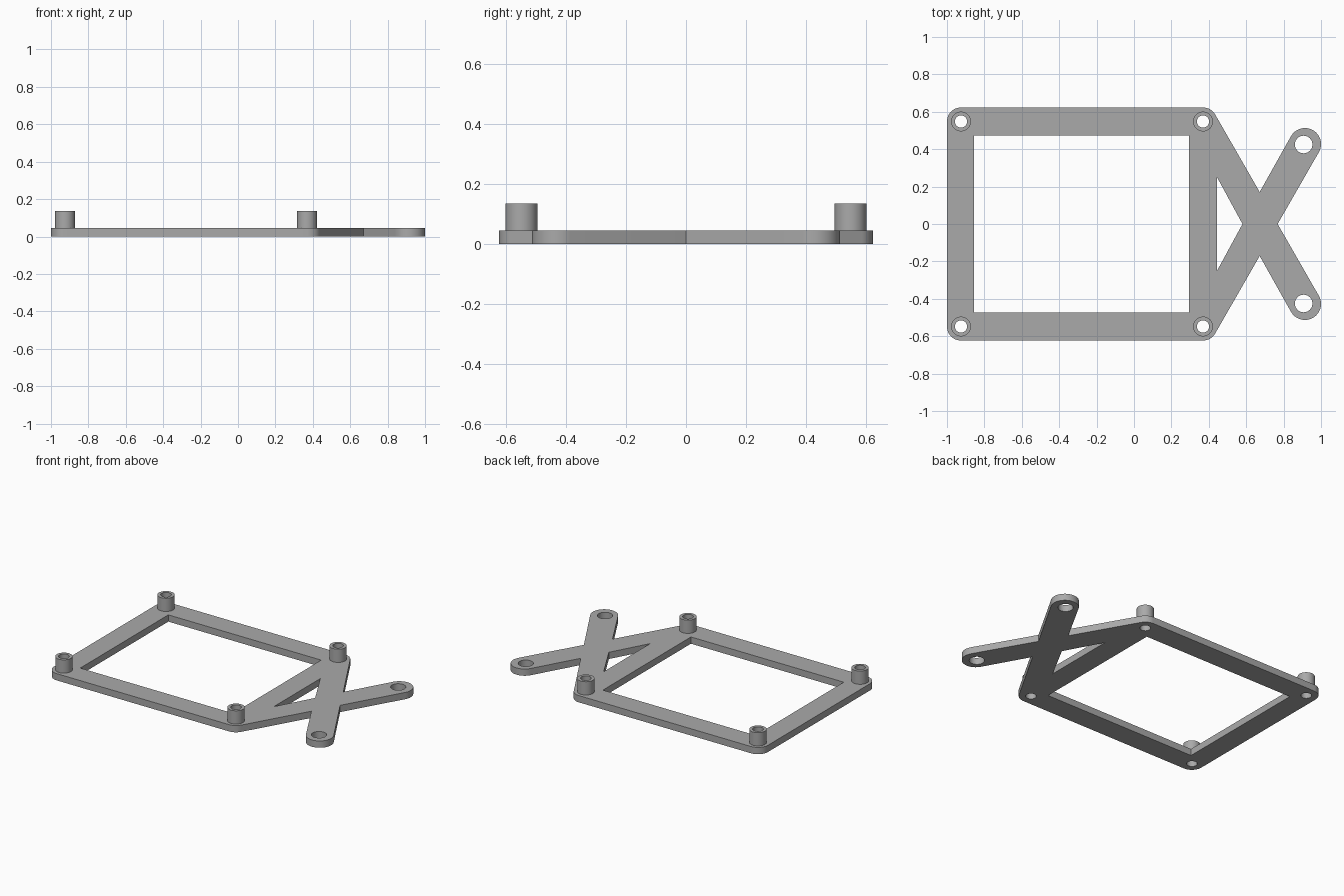
import bpy
import bmesh
from math import cos, sin, radians

cube = bpy.data.objects.get("Cube")
if cube:
    bpy.data.objects.remove(cube, do_unlink=True)

GREY = (0.4, 0.4, 0.4, 1)
PLATE, POST_TOP = 0.046, 0.136
POST_X, POST_Y = (-0.925, 0.369), 0.548
TIP = (0.914, 0.427)

mat = bpy.data.materials.new("plain grey")
mat.use_nodes = True
mat.diffuse_color = GREY
mat.node_tree.nodes["Principled BSDF"].inputs["Base Color"].default_value = GREY


def arc(center, r, start, end, steps=12):
    angles = [radians(start + (end - start) * i / steps) for i in range(steps + 1)]
    return [(center[0] + r * cos(a), center[1] + r * sin(a)) for a in angles]


def circle(center, r):
    return arc(center, r, 0, 360, 40)[:-1]


def mirrored(half):
    """Close a half outline by reflecting it across the x axis."""
    return half + [(x, -y) for x, y in reversed(half) if abs(y) > 1e-6]


def extrude_profile(name, loops, z0, z1):
    """Fill the first loop, leaving the others as holes, and give it thickness."""
    curve = bpy.data.curves.new(name, "CURVE")
    curve.dimensions = "2D"
    curve.fill_mode = "BOTH"
    curve.extrude = (z1 - z0) / 2
    for loop in loops:
        spline = curve.splines.new("POLY")
        spline.points.add(len(loop) - 1)
        for point, (x, y) in zip(spline.points, loop):
            point.co = (x, y, 0, 1)
        spline.use_cyclic_u = True
    helper = bpy.data.objects.new(name + " profile", curve)
    mesh = bpy.data.meshes.new_from_object(helper)
    bpy.data.objects.remove(helper)
    bpy.data.curves.remove(curve)

    bm = bmesh.new()
    bm.from_mesh(mesh)
    bmesh.ops.remove_doubles(bm, verts=bm.verts, dist=1e-5)
    bmesh.ops.translate(bm, verts=bm.verts, vec=(0, 0, (z0 + z1) / 2))
    bmesh.ops.recalc_face_normals(bm, faces=bm.faces)
    bm.to_mesh(mesh)
    bm.free()
    mesh.name = name
    mesh.materials.clear()
    mesh.materials.append(mat)
    obj = bpy.data.objects.new(name, mesh)
    bpy.context.collection.objects.link(obj)
    bpy.ops.object.select_all(action="DESELECT")
    obj.select_set(True)
    bpy.context.view_layer.objects.active = obj
    bpy.ops.object.shade_smooth_by_angle(angle=radians(30))
    return obj


# Flat plate: rectangular frame with two crossed arms on its left side
outline = mirrored(
    arc((POST_X[0], POST_Y), 0.075, 180, 90)
    + arc((POST_X[1], POST_Y), 0.075, 90, 29)
    + [(0.672, 0.171)]
    + arc(TIP, 0.086, 151, -29, 24)
    + [(0.768, 0)])
window = mirrored([(-0.855, 0.473), (0.294, 0.473)])
gap = mirrored([(0.444, 0.25), (0.58, 0)])
posts = [(x, side * POST_Y) for x in POST_X for side in (-1, 1)]
holes = [circle(p, 0.033) for p in posts]
holes += [circle((TIP[0] - 0.007, side * (TIP[1] - 0.002)), 0.047) for side in (-1, 1)]
extrude_profile("frame_plate", [outline, window, gap] + holes, 0, PLATE)

# Hollow mounting posts at the frame corners
for x, y in posts:
    name = ("left" if x > 0 else "right") + ("_back" if y > 0 else "_front") + "_post"
    extrude_profile(name, [circle((x, y), 0.053), circle((x, y), 0.033)], PLATE, POST_TOP)
